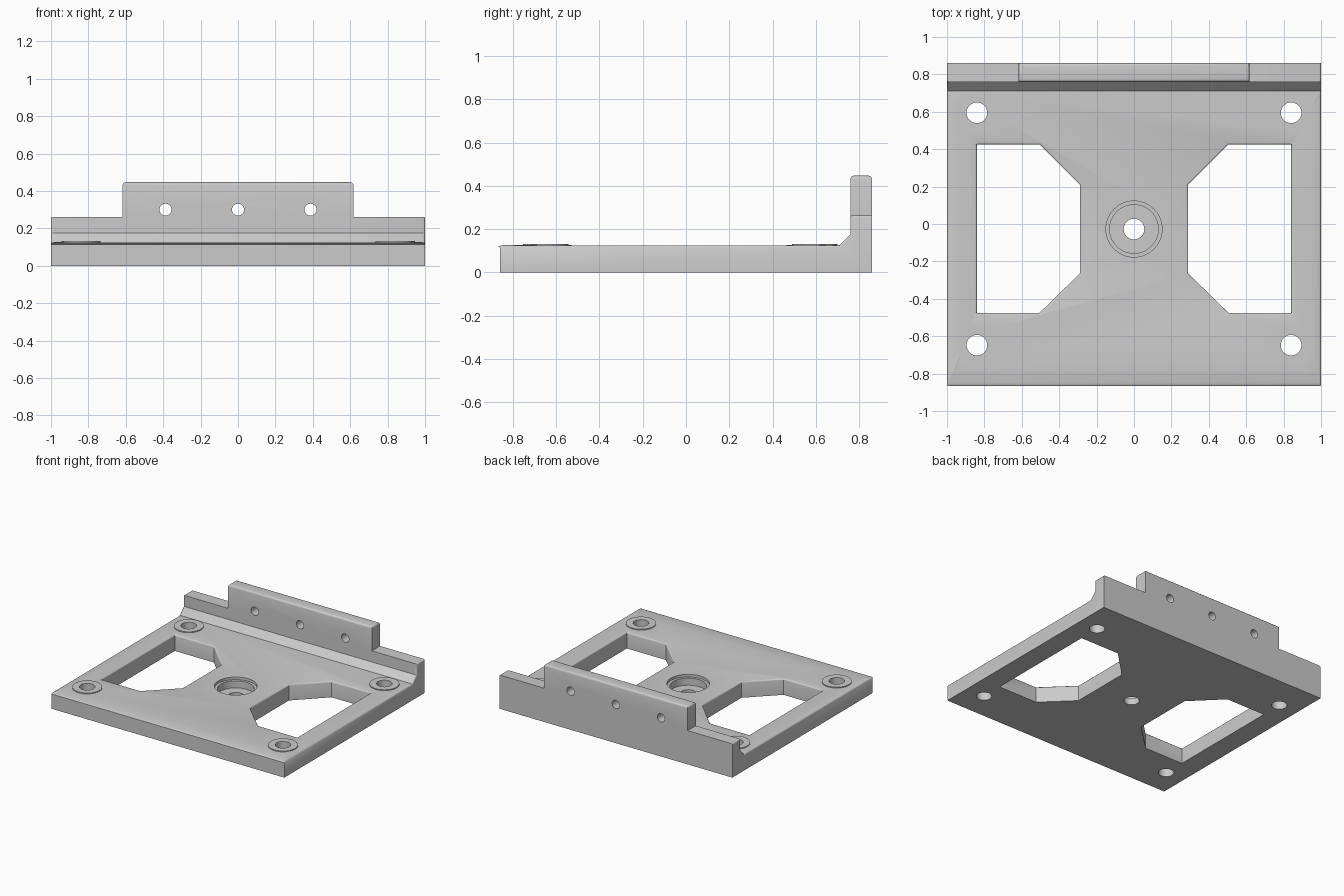
import bpy, bmesh, math
from mathutils import Matrix, Vector

if "Cube" in bpy.data.objects:
    bpy.data.objects.remove(bpy.data.objects["Cube"])

grey = bpy.data.materials.new("plain grey")
grey.diffuse_color = (0.6, 0.6, 0.6, 1)
grey.use_nodes = True
grey.node_tree.nodes["Principled BSDF"].inputs["Base Color"].default_value = grey.diffuse_color


def finish(bm, name):
    bmesh.ops.recalc_face_normals(bm, faces=bm.faces)
    me = bpy.data.meshes.new(name)
    bm.to_mesh(me)
    bm.free()
    me.materials.append(grey)
    ob = bpy.data.objects.new(name, me)
    bpy.context.collection.objects.link(ob)
    return ob


def prism(points, depth):
    """Extrude a closed 3D outline along a vector."""
    bm = bmesh.new()
    face = bm.faces.new([bm.verts.new(p) for p in points])
    new = bmesh.ops.extrude_face_region(bm, geom=[face])["geom"]
    bmesh.ops.translate(bm, vec=depth,
                        verts=[v for v in new if isinstance(v, bmesh.types.BMVert)])
    return bm


def cylinder(name, centre, radius, height, along_y=False, segs=48):
    bm = bmesh.new()
    turn = Matrix.Rotation(math.pi / 2, 4, 'X') if along_y else Matrix()
    bmesh.ops.create_cone(bm, cap_ends=True, segments=segs, radius1=radius,
                          radius2=radius, depth=height,
                          matrix=Matrix.Translation(centre) @ turn)
    return finish(bm, name)


def combine(target, other, operation):
    """Apply a boolean and remove the helper."""
    mod = target.modifiers.new("boolean", 'BOOLEAN')
    mod.operation, mod.solver, mod.object = operation, 'EXACT', other
    bpy.context.view_layer.objects.active = target
    bpy.ops.object.modifier_apply(modifier=mod.name)
    bpy.data.objects.remove(other)


def round_edges(bm, rule, radius):
    picked = [e for e in bm.edges if rule(*(v.co for v in e.verts))]
    bmesh.ops.bevel(bm, geom=picked, offset=radius, segments=3,
                    profile=0.5, affect='EDGES', clamp_overlap=True)


TOP = 0.125
near = lambda a, b: abs(a - b) < 1e-4

# Base plate with low rear wall and sloped inside corner
side = [(-.86, 0), (.86, 0), (.86, .262), (.76, .262), (.76, .176), (.71, TOP), (-.86, TOP)]
base = finish(prism([(-1, y, z) for y, z in side], (2, 0, 0)), "base_plate")

# Two clipped-corner windows
window = [(.29, -.265), (.505, -.475), (.84, -.475), (.84, .425), (.505, .425), (.29, .21)]
for s in (-1, 1):
    combine(base, finish(prism([(s * x, y, -.1) for x, y in window], (0, 0, .5)), "window_cutter"),
            'DIFFERENCE')


# Soft upper rims: plate front, window tops and both ends
def soft_rim(a, b):
    if near(a.z, TOP) and near(b.z, TOP):
        return not (near(a.y, .71) and near(b.y, .71))
    ends = near(abs(a.x), 1) and near(a.x, b.x)
    return ends and min(a.z, b.z) > TOP - 1e-4


bm = bmesh.new()
bm.from_mesh(base.data)
bmesh.ops.remove_doubles(bm, verts=bm.verts, dist=1e-5)
bmesh.ops.dissolve_limit(bm, angle_limit=0.01, verts=bm.verts, edges=bm.edges)
round_edges(bm, soft_rim, 0.01)
bm.to_mesh(base.data)
bm.free()

# Raised rear tab with rounded top
tab_bm = prism([(-.617, .76, .2), (.617, .76, .2), (.617, .86, .2), (-.617, .86, .2)], (0, 0, .247))
round_edges(tab_bm, lambda a, b: a.z > .44 and b.z > .44, 0.016)
combine(base, finish(tab_bm, "rear_tab"), 'UNION')

# Corner bosses with through holes
for x in (-.84, .84):
    for y in (-.648, .595):
        combine(base, cylinder("boss", (x, y, .092), .105, .08), 'UNION')
        combine(base, cylinder("corner_hole", (x, y, .1), .055, .4), 'DIFFERENCE')

# Stepped centre recess and through hole
for radius, floor in ((.15, .105), (.13, .05), (.055, -.1)):
    combine(base, cylinder("centre_cutter", (0, -.027, (floor + .3) / 2), radius, .3 - floor),
            'DIFFERENCE')

# Three screw holes through the tab
for x in (-.388, 0, .388):
    combine(base, cylinder("tab_hole", (x, .81, .3), .032, .4, True, 32), 'DIFFERENCE')

base.name = "mounting_bracket"
bpy.ops.object.select_all(action='DESELECT')
base.select_set(True)
bpy.context.view_layer.objects.active = base
bpy.ops.object.shade_smooth_by_angle(angle=math.radians(35))
